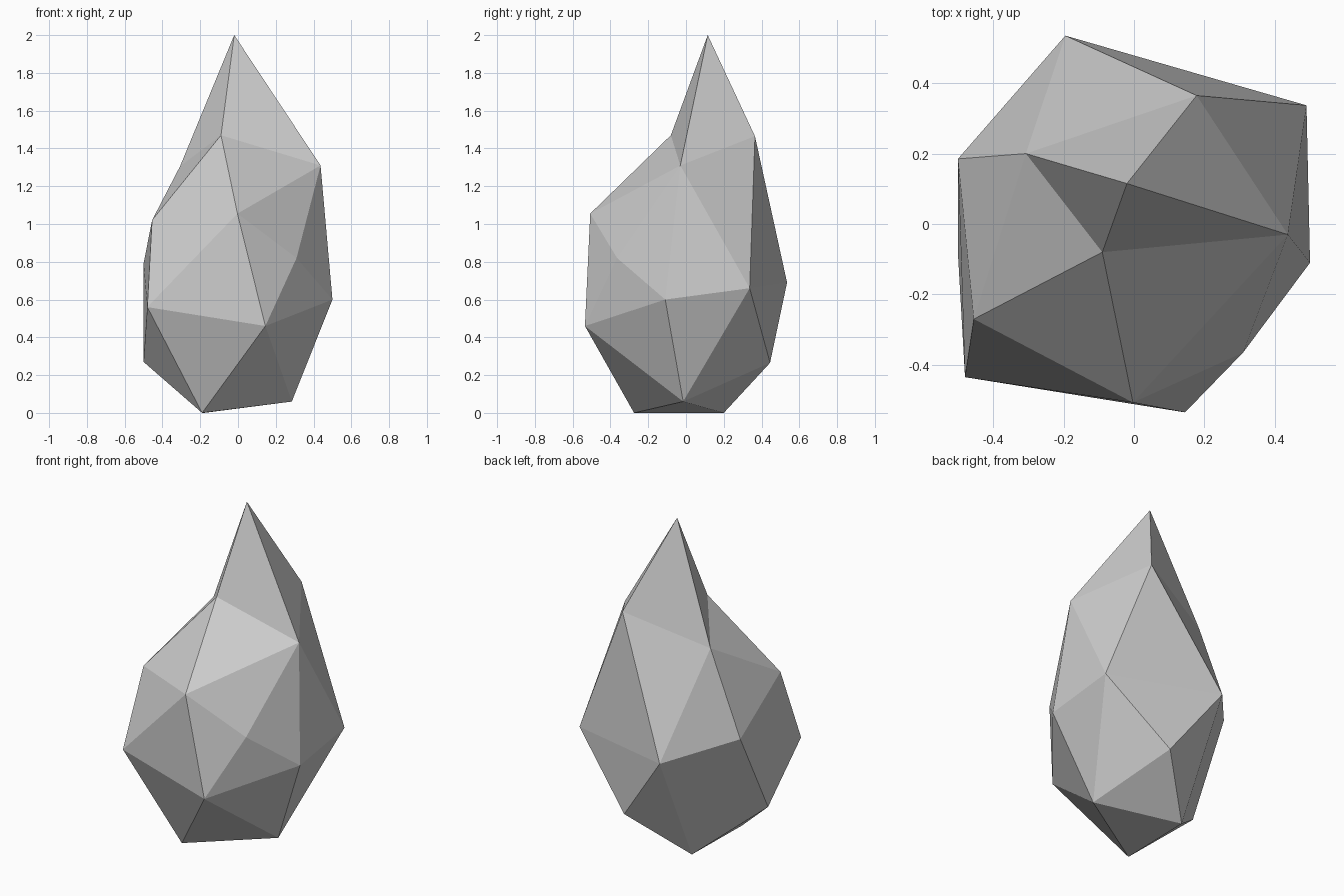
import bpy, bmesh

if "Cube" in bpy.data.objects:
    bpy.data.objects.remove(bpy.data.objects["Cube"])

# Corner points of the faceted body, in rough rings from base to shoulder
base = [(-.19, -.275, 0), (-.18, .20, 0), (.285, -.015, .06)]
lower = [(-.50, -.085, .27), (.11, .445, .265), (.145, -.535, .46), (-.48, -.435, .56)]
middle = [(.50, -.11, .60), (.49, .337, .66), (-.195, .535, .69),
          (-.50, .185, .79), (.31, -.365, .82)]
upper = [(-.455, -.27, 1.02), (-.003, -.507, 1.055)]
shoulder = [(-.09, -.08, 1.47), (.437, -.03, 1.31), (.178, .365, 1.465), (-.307, .20, 1.305)]
tip_point = (-.02, .115, 2.0)

bm = bmesh.new()

# Body: flat-faceted hull around the rings
for co in base + lower + middle + upper:
    bm.verts.new(co)
top = {bm.verts.new(co) for co in shoulder}
bmesh.ops.convex_hull(bm, input=list(bm.verts))

# Tip: open the shoulder and raise a four-sided spike from its rim
lid = [f for f in bm.faces if all(v in top for v in f.verts)]
bmesh.ops.delete(bm, geom=lid, context='FACES')
tip = bm.verts.new(tip_point)
for edge in [e for e in bm.edges if e.is_boundary]:
    bm.faces.new((*edge.verts, tip))
bmesh.ops.recalc_face_normals(bm, faces=list(bm.faces))

mesh = bpy.data.meshes.new("pointed_rock")
bm.to_mesh(mesh)
bm.free()
rock = bpy.data.objects.new("pointed_rock", mesh)
bpy.context.collection.objects.link(rock)
